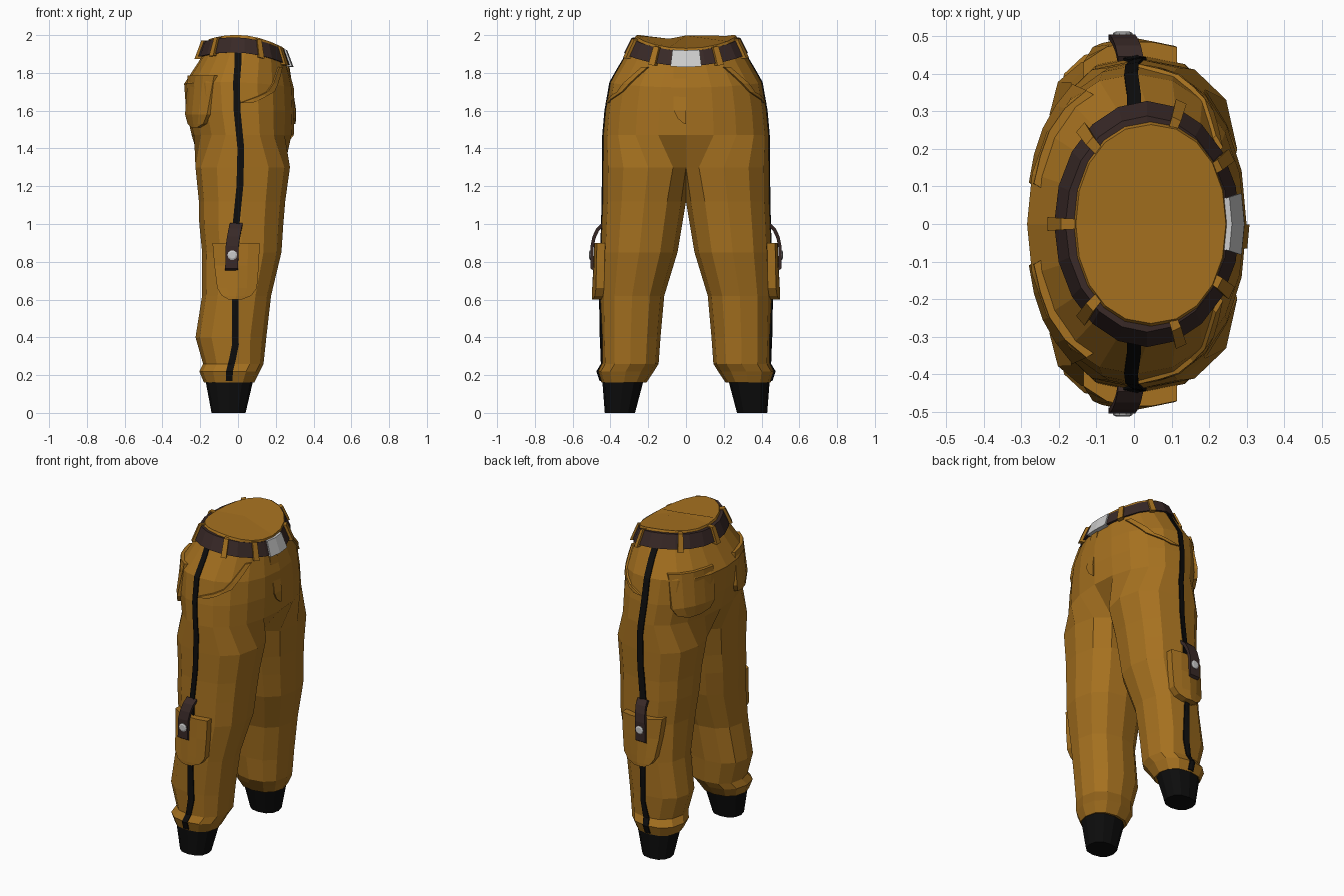
import bpy, bmesh
from math import sin, cos, radians, copysign
from mathutils import Vector
from mathutils.bvhtree import BVHTree

if "Cube" in bpy.data.objects:
    bpy.data.objects.remove(bpy.data.objects["Cube"])


def material(name, rgb):
    m = bpy.data.materials.new(name)
    m.diffuse_color = (*rgb, 1)
    m.use_nodes = True
    m.node_tree.nodes["Principled BSDF"].inputs["Base Color"].default_value = m.diffuse_color
    return m


CLOTH = material("ochre_cloth", (0.38, 0.165, 0.014))
LEATHER = material("dark_leather", (0.04, 0.022, 0.02))
BLACK = material("black_knit", (0.004, 0.004, 0.004))
METAL = material("metal", (0.55, 0.55, 0.55))


def finish(bm, name, mat, mirror=True):
    bmesh.ops.recalc_face_normals(bm, faces=bm.faces)
    me = bpy.data.meshes.new(name)
    bm.to_mesh(me)
    me.materials.append(mat)
    ob = bpy.data.objects.new(name, me)
    bpy.context.collection.objects.link(ob)
    if mirror:
        mod = ob.modifiers.new("mirror", 'MIRROR')
        mod.use_axis = (False, True, False)
        mod.merge_threshold = 0.0005
    return ob


def loft(rings, cap_start=True, cap_end=True, loop=False):
    bm = bmesh.new()
    vs = [[bm.verts.new(p) for p in r] for r in rings]
    n = len(rings[0])
    pairs = list(zip(vs, vs[1:])) + ([(vs[-1], vs[0])] if loop else [])
    for a, b in pairs:
        for i in range(n):
            j = (i + 1) % n
            f = (a[i], a[j], b[j], b[i])
            if any(abs(v.co.y) > 0.001 for v in f):   # no wall on the mirror plane
                bm.faces.new(f)
    if not loop:
        if cap_start:
            bm.faces.new(vs[0])
        if cap_end:
            bm.faces.new(vs[-1])
    return bm


def sup(v, p=2.3):
    return copysign(abs(v) ** (2 / p), v)


def leg_ring(z, x0, x1, y0, y1):
    cx, rx, cy, ry = (x0 + x1) / 2, (x1 - x0) / 2, (y0 + y1) / 2, (y1 - y0) / 2
    angs = [radians(-60 + 30 * i) for i in range(12)]
    return [Vector((cx + rx * sup(cos(a)), max(0, cy + ry * sup(sin(a))), z)) for a in angs]


def sag(u):
    return -0.024 * u - 0.044 * u * u      # waistline dips to the front


def hip_ring(z, x0, x1, y1, w):
    cx, rx = (x0 + x1) / 2, (x1 - x0) / 2
    pts = []
    for i in range(11):
        a = radians(18 * i)
        u = sup(cos(a), 2.15)
        y = y1 * sup(sin(a), 2.15) if 0 < i < 10 else 0
        pts.append(Vector((cx + rx * u, y, z + w * sag(u))))
    return pts + [Vector((cx, 0, z))]


# trousers body: one leg and half the hips, mirrored
legs = [(.165, -.15, .07, .24, .43), (.16, -.18, .085, .21, .447), (.22, -.205, .115, .17, .468),
        (.26, -.185, .135, .145, .445), (.40, -.225, .15, .135, .45), (.62, -.19, .175, .115, .455),
        (.85, -.19, .23, .045, .45), (1.0, -.205, .24, .02, .445), (1.12, -.207, .25, 0, .44),
        (1.3, -.225, .275, -.04, .44)]
hips = [(1.47, -.245, .295, .437, 0), (1.6, -.275, .30, .425, 0), (1.75, -.285, .295, .40, .4),
        (1.90, -.195, .265, .315, 1), (1.998, -.155, .245, .265, 1)]
body = loft([leg_ring(*r) for r in legs] + [hip_ring(*r) for r in hips])
bmesh.ops.recalc_face_normals(body, faces=body.faces)
tree = BVHTree.FromBMesh(body)
finish(body, "trousers", CLOTH)

# ankle cuffs
finish(loft([leg_ring(0, -.14, .04, .27, .43), leg_ring(.17, -.172, .08, .225, .443)]),
       "ankle_cuffs", BLACK)


def patch(name, mat, rows, yaw, t, cols=4, sub=1, flip=False):
    """Raised panel laid on the body; rows are (height, u0, u1) seen along yaw."""
    d = Vector((cos(radians(yaw)), sin(radians(yaw)), 0))
    right = Vector((-d.y, d.x, 0))
    dense = [tuple(p + (q - p) * k / sub for p, q in zip(a, b))
             for a, b in zip(rows, rows[1:]) for k in range(sub)] + [rows[-1]]
    bm = bmesh.new()
    layers = []
    for off in (t, -0.012):
        grid = []
        for v, u0, u1 in dense:
            row = []
            for c in range(cols + 1):
                o = d + right * (u0 + (u1 - u0) * c / cols) + Vector((0, 0, v))
                hit = tree.ray_cast(o, -d)[0]
                if hit is None:
                    hit = o - d * 0.65
                p = hit + d * off
                row.append(bm.verts.new((p.x, -p.y if flip else p.y, p.z)))
            grid.append(row)
        for a, b in zip(grid, grid[1:]):
            for i in range(cols):
                bm.faces.new((a[i], a[i + 1], b[i + 1], b[i]))
        layers.append(grid)
    rims = [g[0] + [r[-1] for r in g[1:]] + g[-1][-2::-1] + [r[0] for r in g[-2:0:-1]]
            for g in layers]
    o, n = rims
    for i in range(len(o)):
        j = (i + 1) % len(o)
        bm.faces.new((o[i], o[j], n[j], n[i]))
    finish(bm, name, mat, not flip)


# side stripes
line = [(1.935, 0), (1.85, 0), (1.75, -.008), (1.6, -.005), (1.4, .015), (1.2, .01), (1.0, -.01),
        (.6, -.015), (.36, -.014), (.28, -.03), (.22, -.045), (.168, -.047)]
patch("side_stripes", BLACK, [(z, -x - .018, -x + .018) for z, x in line], 90, .007, 2, 3)

# pockets, slash pocket trims and fly
patch("cargo_pockets", CLOTH, [(.90, -.115, .135), (.78, -.11, .125), (.66, -.10, .11),
                               (.62, -.07, .085), (.60, -.02, .05)], 90, .043)
patch("back_pockets", CLOTH, [(1.785, -.24, .045), (1.58, -.235, .05), (1.53, -.2, .02),
                              (1.51, -.13, -.05)], 149, .022)
patch("slash_pocket_trims", CLOTH, [(1.83, -.05, -.015), (1.70, .07, .115), (1.64, .21, .265)],
      50, .012, 2, 3)
patch("fly", CLOTH, [(1.84, .001, .065), (1.6, .001, .065), (1.56, .001, .045),
                     (1.53, .001, .01)], 0, .008, 2, 1, True)


# belt, buckle and belt loops: arcs around the waist
def band(a0, a1, n, off, v0, v1, loop=False):
    rings = []
    for k in range(n if loop else n + 1):
        a = radians(a0 + (a1 - a0) * k / n)
        ring = []
        for v, o in ((v0, off), (v1, off), (v1, -.035), (v0, -.035)):
            rx, ry = .248 - .03 * v + o, .328 - .04 * v + o
            ring.append((.035 + rx * cos(a), ry * sin(a), 1.905 + .08 * v + sag(cos(a))))
        rings.append(ring)
    return loft(rings, loop=loop)


finish(band(0, 360, 20, 0, 0, 1, True), "belt", LEATHER, False)
finish(band(-14, 14, 2, .009, -.08, 1.03), "buckle", METAL, False)
for name, a in (("front", 32), ("side", 70), ("rear", 132)):
    finish(band(a - 3.2, a + 3.2, 1, .014, -.15, 1.08), name + "_belt_loops", CLOTH)
finish(band(177, 183, 1, .014, -.15, 1.08), "back_belt_loop", CLOTH, False)

# cargo pocket straps
path = [(.438, 1.0, .025), (.468, .972, .018), (.487, .93, .01), (.497, .88, .003), (.497, .76, 0)]
finish(loft([[(s - .068, y - .008, z - .006), (s - .068, y + .008, z + .004),
              (s, y + .008, z + .004), (s, y - .008, z - .006)] for y, z, s in path]),
       "pocket_straps", LEATHER)

# strap snaps
snap = [[(-.03 + r * cos(radians(36 * i)), y, .835 + r * sin(radians(36 * i))) for i in range(10)]
        for y, r in ((.495, .026), (.509, .026), (.513, .018))]
finish(loft(snap), "strap_snaps", METAL)
